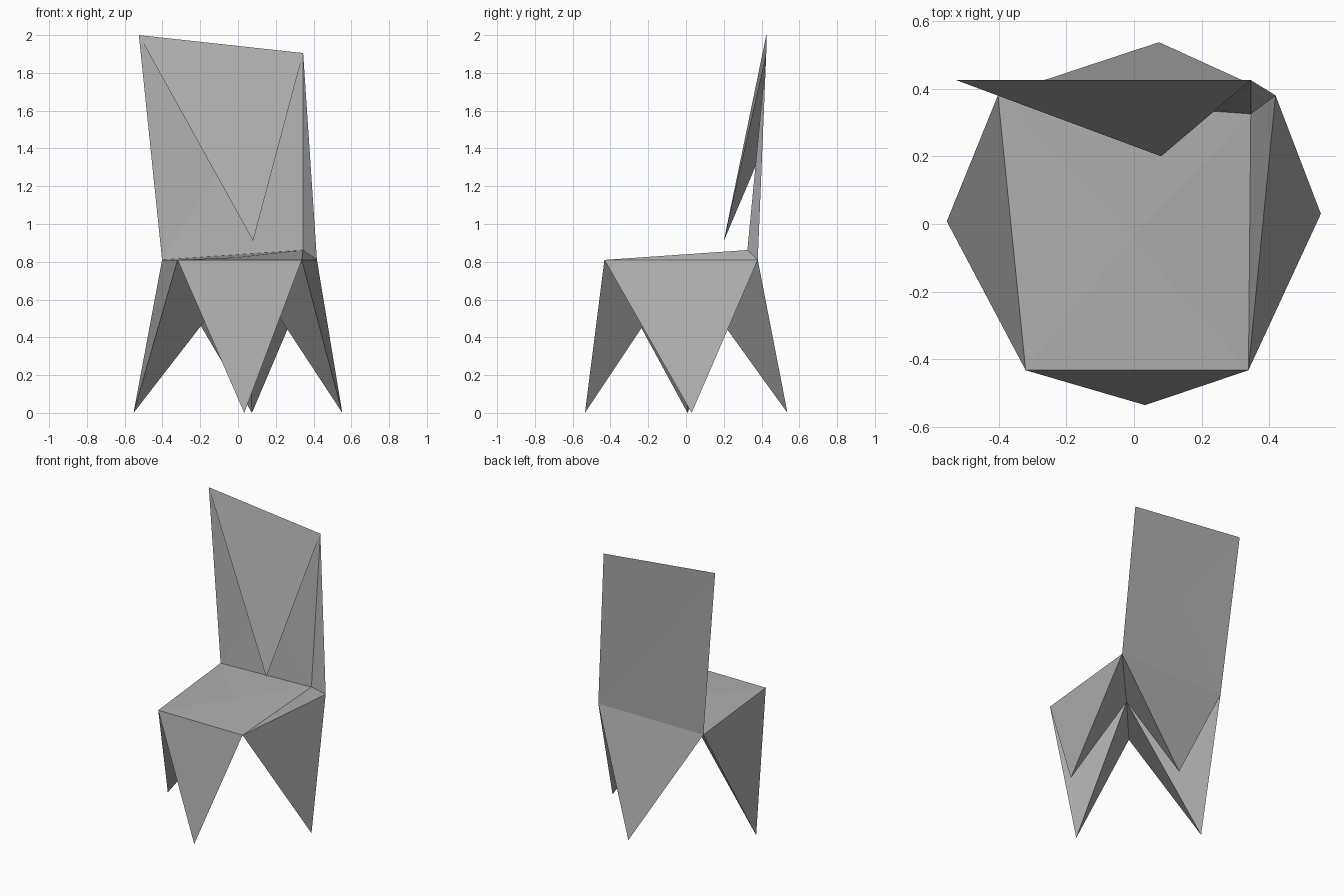
import bpy, bmesh
from mathutils import Vector

if "Cube" in bpy.data.objects:
    bpy.data.objects.remove(bpy.data.objects["Cube"])

# Mid-grey sheet material
grey = bpy.data.materials.new("grey_sheet")
grey.diffuse_color = (0.43, 0.43, 0.43, 1)
grey.use_nodes = True
grey.node_tree.nodes["Principled BSDF"].inputs["Base Color"].default_value = grey.diffuse_color


def part(name, pts, tris):
    """Flat-faced object from a few corner points."""
    bm = bmesh.new()
    v = [bm.verts.new(Vector(p)) for p in pts]
    for t in tris:
        bm.faces.new([v[i] for i in t])
    me = bpy.data.meshes.new(name)
    if len(tris) == 4 and len(pts) == 4:
        bmesh.ops.recalc_face_normals(bm, faces=bm.faces)
    bm.to_mesh(me)
    bm.free()
    me.materials.append(grey)
    ob = bpy.data.objects.new(name, me)
    bpy.context.collection.objects.link(ob)
    return ob


def fold(name, a, b, hub, tip):
    """One folded flap: a side a-b, the panel hub, and a pulled-out tip."""
    return part(name, [a, b, hub, tip], [(0, 1, 2), (0, 1, 3), (1, 2, 3), (2, 0, 3)])


# Seat corners and hub
fl, fr = (-0.32, -0.432, 0.81), (0.338, -0.432, 0.81)
bl, br = (-0.402, 0.38, 0.81), (0.418, 0.38, 0.81)
seat_hub = (0.045, -0.02, 0.772)

# Backrest top corners and hub
tl, tr = (-0.525, 0.425, 2.0), (0.345, 0.425, 1.905)
back_hub = (-0.04, 0.40, 1.38)

# Shared inner corner of the gussets
inner = (0.345, 0.325, 0.862)

# Four pointed legs, one under each side of the seat
for name, a, b, foot in (
    ("front_leg", fl, fr, (0.033, -0.535, 0)),
    ("right_leg", fr, br, (0.552, 0.03, 0)),
    ("back_leg", br, bl, (0.074, 0.537, 0)),
    ("left_leg", bl, fl, (-0.553, 0.008, 0)),
):
    fold(name, a, b, seat_hub, foot)

# Nearly flat seat top, and its folds raised to the inner corner
part("seat", [fl, fr, inner, bl, (-0.01, -0.04, 0.823)],
     [(0, 1, 4), (1, 2, 4), (2, 3, 4), (3, 0, 4)])
fold("seat_right_gusset", fr, br, seat_hub, inner)
fold("seat_back_gusset", br, bl, seat_hub, inner)

# Backrest folds: hanging front flap, side and lower gussets, flat left panel
fold("backrest_front_flap", tl, tr, back_hub, (0.08, 0.2, 0.91))
fold("backrest_right_gusset", tr, br, back_hub, inner)
fold("backrest_lower_gusset", br, bl, back_hub, inner)
part("backrest_left_panel", [bl, tl, back_hub], [(0, 2, 1)])
